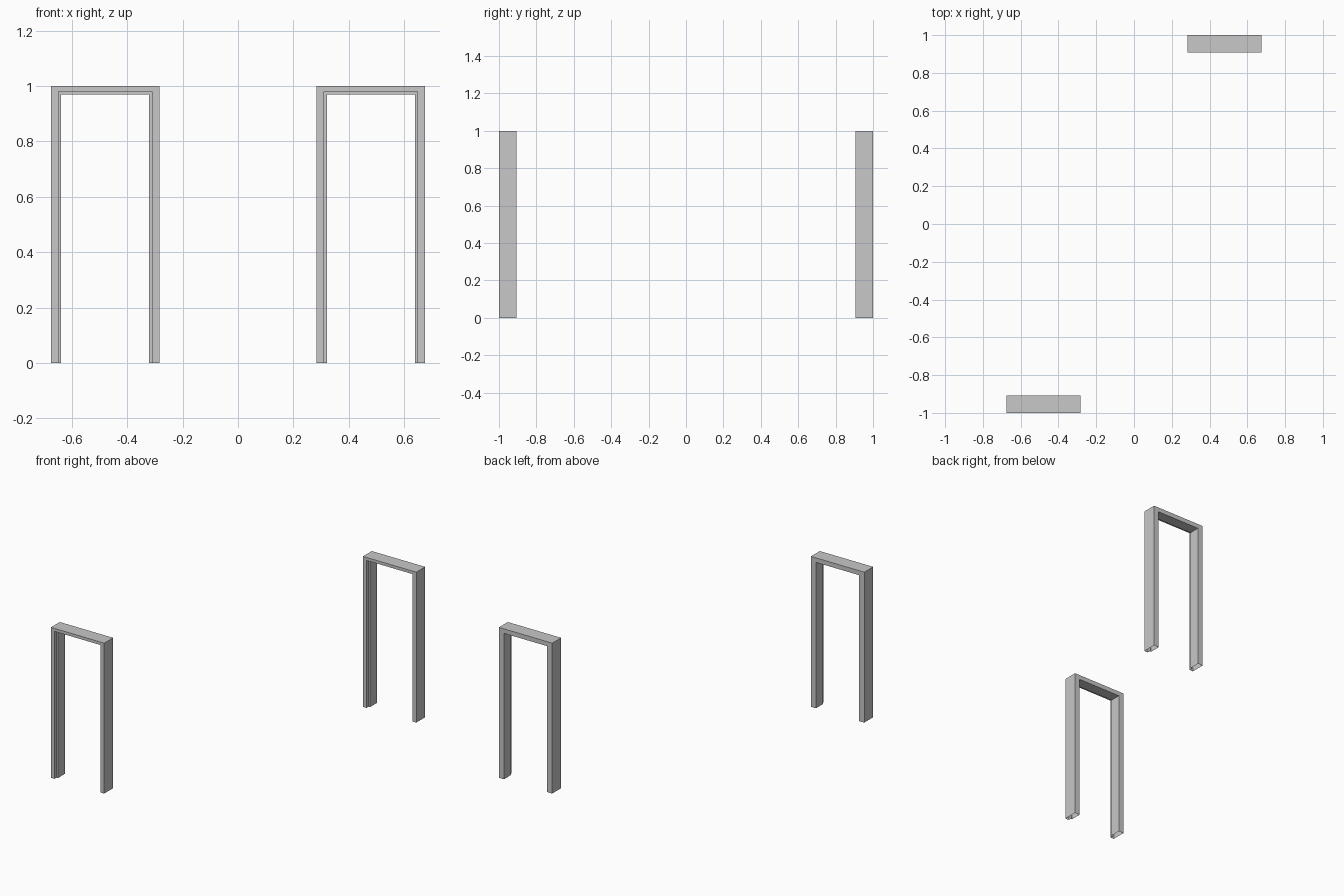
import bpy
import bmesh

cube = bpy.data.objects.get("Cube")
if cube:
    bpy.data.objects.remove(cube, do_unlink=True)

GREY = (0.58, 0.58, 0.58, 1)
paint = bpy.data.materials.new("light grey")
paint.use_nodes = True
paint.diffuse_color = GREY
paint.node_tree.nodes["Principled BSDF"].inputs["Base Color"].default_value = GREY

WIDTH, DEPTH, HEIGHT = 0.392, 0.093, 1.0
REBATE = 0.021

# Jamb section: (inset across the jamb, inset below the head, depth from the front)
SECTION = [
    (0, 0, 0),
    (0.027, 0.02, 0),
    (0.027, 0.02, REBATE),
    (0.037, 0.03, REBATE),
    (0.037, 0.03, DEPTH),
    (0, 0, DEPTH),
]


def door_frame(name, x, y_front):
    """Sweep the rebated section up one jamb, across the head and down the other."""
    bm = bmesh.new()
    loops = []
    for side, at_head in ((-1, False), (-1, True), (1, True), (1, False)):
        loops.append([
            bm.verts.new((x + side * (WIDTH / 2 - across),
                          y_front + depth,
                          HEIGHT - drop if at_head else 0))
            for across, drop, depth in SECTION
        ])
    count = len(SECTION)
    for a, b in zip(loops, loops[1:]):
        for i in range(count):
            j = (i + 1) % count
            bm.faces.new((a[i], a[j], b[j], b[i]))
    # The pressed frame is hollow, with open feet
    bmesh.ops.recalc_face_normals(bm, faces=bm.faces)
    top = max(bm.faces, key=lambda f: f.calc_center_median().z)
    if top.normal.z < 0:
        bmesh.ops.reverse_faces(bm, faces=bm.faces)
    mesh = bpy.data.meshes.new(name)
    bm.to_mesh(mesh)
    bm.free()
    mesh.materials.append(paint)
    obj = bpy.data.objects.new(name, mesh)
    bpy.context.collection.objects.link(obj)
    return obj


# Two matching frames at opposite corners, both with the rebate facing forward
door_frame("front_door_frame", -0.48, -1.0)
door_frame("back_door_frame", 0.48, 1.0 - DEPTH)
